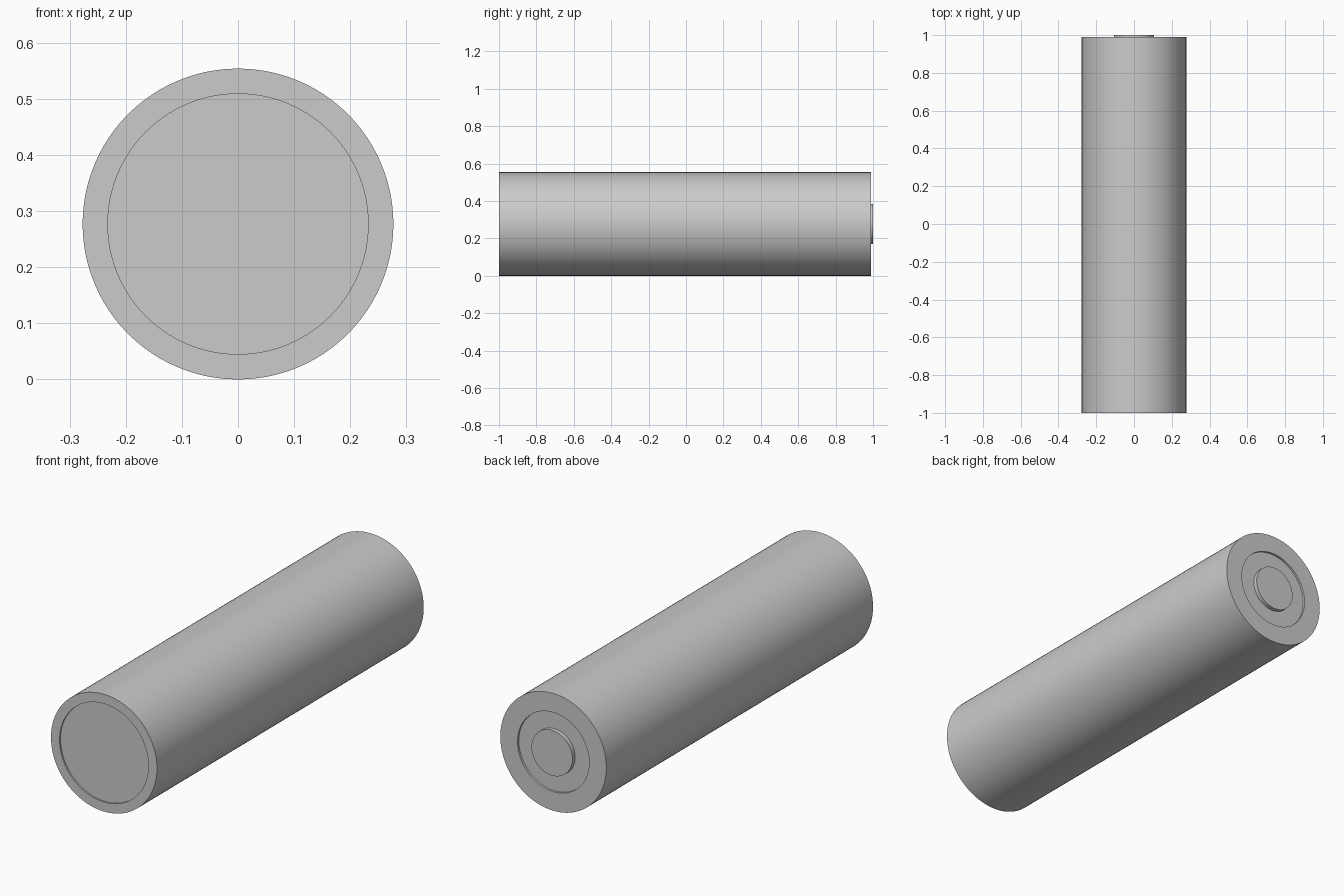
import bpy, bmesh, math

if "Cube" in bpy.data.objects:
    bpy.data.objects.remove(bpy.data.objects["Cube"])

RADIUS = 0.277
SEGMENTS = 96

grey = bpy.data.materials.new("plain grey")
grey.use_nodes = True
colour = (0.6, 0.6, 0.6, 1)
grey.diffuse_color = colour
grey.node_tree.nodes["Principled BSDF"].inputs["Base Color"].default_value = colour


def lathe(name, profile):
    """Turn (radius, y) points, listed front to back, about the long axis.
    A radius of 0 closes that end with a flat disc."""
    bm = bmesh.new()
    rings = []
    for r, y in profile:
        if r > 0:
            angles = [2 * math.pi * i / SEGMENTS for i in range(SEGMENTS)]
            rings.append([bm.verts.new((r * math.cos(a), y, r * math.sin(a)))
                          for a in angles])
    for a, b in zip(rings, rings[1:]):
        for i in range(SEGMENTS):
            j = (i + 1) % SEGMENTS
            bm.faces.new((a[i], b[i], b[j], a[j]))
    if profile[0][0] == 0:
        bm.faces.new(rings[0])
    if profile[-1][0] == 0:
        bm.faces.new(rings[-1][::-1])
    mesh = bpy.data.meshes.new(name)
    bm.to_mesh(mesh)
    bm.free()
    mesh.materials.append(grey)
    obj = bpy.data.objects.new(name, mesh)
    obj.location.z = RADIUS
    bpy.context.collection.objects.link(obj)
    bpy.ops.object.select_all(action='DESELECT')
    obj.select_set(True)
    bpy.context.view_layer.objects.active = obj
    bpy.ops.object.shade_smooth_by_angle(angle=math.radians(30))


# Outer casing, with its rim turned inward at both ends
lathe("casing", [(0.232, -0.993), (0.232, -1), (RADIUS, -1),
                 (RADIUS, 0.99), (0.187, 0.99), (0.187, 0.98)])

# Flat negative end, slightly sunk in the front rim
lathe("negative_terminal", [(0, -0.993), (0.232, -0.993)])

# Sunk plate and raised button at the back
lathe("positive_terminal", [(0.187, 0.98), (0.107, 0.98), (0.107, 1), (0, 1)])
